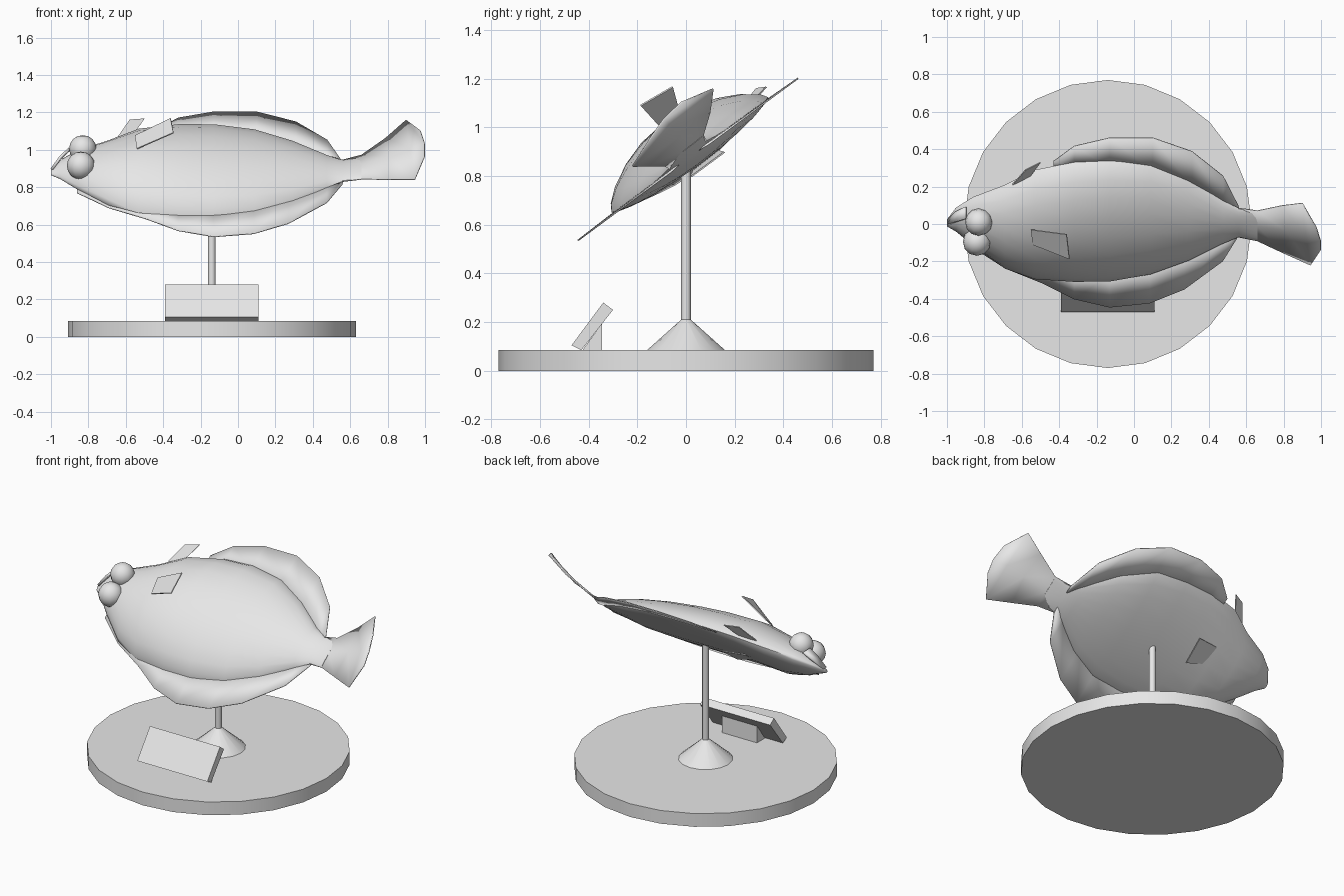
import bpy, bmesh, math
from mathutils import Vector, Matrix

if "Cube" in bpy.data.objects:
    bpy.data.objects.remove(bpy.data.objects["Cube"])

TILT = math.atan2(0.593, 0.805)
CX = -0.14                       # stand axis

grey = bpy.data.materials.new("plain_grey")
grey.diffuse_color = (0.8, 0.8, 0.8, 1)
grey.use_nodes = True
grey.node_tree.nodes["Principled BSDF"].inputs["Base Color"].default_value = grey.diffuse_color


def finish(name, bm, smooth=None):
    me = bpy.data.meshes.new(name)
    bm.to_mesh(me)
    bm.free()
    me.materials.append(grey)
    ob = bpy.data.objects.new(name, me)
    bpy.context.collection.objects.link(ob)
    if smooth:
        bpy.context.view_layer.objects.active = ob
        ob.select_set(True)
        bpy.ops.object.shade_smooth_by_angle(angle=math.radians(smooth))
        ob.select_set(False)
    return ob


def fish(x, u, n):
    """Point in the tilted plane of the fish: u across the body, n off its plane."""
    c, s = math.cos(TILT), math.sin(TILT)
    return Vector((x, u * c - n * s, 0.875 + u * s + n * c))


def cone(name, r1, r2, z1, z2, seg, smooth):
    bm = bmesh.new()
    bmesh.ops.create_cone(bm, cap_ends=True, segments=seg, radius1=r1, radius2=r2,
                          depth=z2 - z1, matrix=Matrix.Translation((CX, 0, (z1 + z2) / 2)))
    return finish(name, bm, smooth)


def prism(name, yz, x1, x2):
    bm = bmesh.new()
    a, b = [[bm.verts.new((x, y, z)) for y, z in yz] for x in (x1, x2)]
    bm.faces.new(a)
    bm.faces.new(b)
    for i in range(len(a)):
        j = (i + 1) % len(a)
        bm.faces.new((a[i], a[j], b[j], b[i]))
    bmesh.ops.recalc_face_normals(bm, faces=bm.faces)
    return finish(name, bm)


def sheet(name, rows, thick=0.006, smooth=None):
    """Thin plate through rows of points."""
    bm = bmesh.new()
    vs = [[bm.verts.new(p) for p in row] for row in rows]
    for a, b in zip(vs, vs[1:]):
        for i in range(len(a) - 1):
            bm.faces.new((a[i], b[i], b[i + 1], a[i + 1]))
    ob = finish(name, bm, smooth)
    mod = ob.modifiers.new("thickness", 'SOLIDIFY')
    mod.thickness = thick
    mod.offset = 0
    return ob


# Stand
cone("base_disc", 0.77, 0.77, 0, 0.085, 24, 30)
cone("pole_foot", 0.16, 0.02, 0.085, 0.21, 16, 40)
cone("pole", 0.02, 0.02, 0.2, 0.86, 12, 40)

# Tilted plaque and its support
prism("plaque", [(-0.47, 0.105), (-0.34, 0.28), (-0.30, 0.25), (-0.43, 0.085)], -0.39, 0.11)
prism("plaque_support", [(-0.425, 0.085), (-0.345, 0.085), (-0.345, 0.195)], -0.265, -0.015)

# Body stations: x, upper edge u, lower edge u, edge n, top height, bottom depth
body = [(-1.0, 0.03, -0.015, 0.0, 0.012, 0.012),
        (-0.95, 0.11, -0.05, 0.0, 0.04, 0.03),
        (-0.86, 0.18, -0.14, 0.0, 0.085, 0.055),
        (-0.69, 0.26, -0.29, 0.0, 0.14, 0.07),
        (-0.53, 0.36, -0.36, 0.0, 0.17, 0.06),
        (-0.32, 0.41, -0.38, 0.0, 0.165, 0.055),
        (-0.13, 0.42, -0.38, 0.0, 0.15, 0.055),
        (0.09, 0.39, -0.34, -0.01, 0.135, 0.045),
        (0.29, 0.29, -0.25, -0.01, 0.105, 0.04),
        (0.475, 0.155, -0.13, 0.0, 0.055, 0.025),
        (0.56, 0.11, -0.083, 0.006, 0.025, 0.015),
        (0.66, 0.112, -0.09, 0.032, 0.004, 0.004)]
K = 10
bm = bmesh.new()
rings = []
for x, up, lo, n0, top, bot in body:
    ring = []
    for k in range(2 * K):
        a = math.pi * k / K
        t, s = math.cos(a), math.sin(a)
        h = top if s > 0 else -bot
        ring.append(bm.verts.new(fish(x, (up + lo) / 2 + t * (up - lo) / 2,
                                      n0 + h * abs(s) ** 1.4)))
    rings.append(ring)
for a, b in zip(rings, rings[1:]):
    for i in range(2 * K):
        j = (i + 1) % (2 * K)
        bm.faces.new((a[i], a[j], b[j], b[i]))
bm.faces.new(rings[0])
bm.faces.new(rings[-1])
bmesh.ops.recalc_face_normals(bm, faces=bm.faces)
finish("body", bm, 60)

# Long edge fins: x, outer u, inner u
dorsal = [(-0.43, 0.41, 0.36), (-0.32, 0.51, 0.37), (-0.13, 0.565, 0.38), (0.10, 0.565, 0.35),
          (0.31, 0.475, 0.25), (0.477, 0.311, 0.12), (0.56, 0.11, 0.06)]
anal = [(-0.86, -0.165, -0.1), (-0.69, -0.30, -0.22), (-0.49, -0.40, -0.30),
        (-0.32, -0.505, -0.34), (-0.13, -0.56, -0.34), (0.085, -0.532, -0.3),
        (0.27, -0.44, -0.21), (0.475, -0.253, -0.1), (0.56, -0.083, -0.04)]
for name, pts in (("upper_edge_fin", dorsal), ("lower_edge_fin", anal)):
    sheet(name, [[fish(x, u, -0.01), fish(x, v, -0.005)] for x, u, v in pts], smooth=40)

# Upswept tail fin: x of the upper and lower edge for each row
sheet("tail_fin", [
    [fish(0.56, 0.11, 0.006), fish(0.56, 0.01, 0.006), fish(0.56, -0.083, 0.006)],
    [fish(0.66, 0.114, 0.035), fish(0.66, 0.01, 0.032), fish(0.66, -0.092, 0.027)],
    [fish(0.79, 0.19, 0.092), fish(0.81, 0.025, 0.088), fish(0.80, -0.145, 0.065)],
    [fish(0.90, 0.258, 0.162), fish(0.92, 0.03, 0.14), fish(0.945, -0.198, 0.102)],
    [fish(0.975, 0.12, 0.195), fish(0.998, 0.02, 0.182), fish(0.998, -0.06, 0.155)]],
    smooth=30)

# Side fins above and below, plus a small spike fin behind the head
sheet("upper_side_fin", [[(-0.55, -0.03, 1.075), (-0.54, -0.11, 1.005)],
                         [(-0.36, -0.055, 1.167), (-0.345, -0.187, 1.09)]])
sheet("lower_side_fin", [[fish(-0.52, 0.124, -0.055), fish(-0.50, 0.0, -0.055)],
                         [fish(-0.37, 0.141, -0.075), fish(-0.38, -0.03, -0.075)]])
sheet("spike_fin", [[(-0.65, 0.21, 1.06), (-0.56, 0.25, 1.08)],
                    [(-0.58, 0.29, 1.16), (-0.50, 0.33, 1.166)]])

# Lip ridge along the mouth
sheet("lip", [[fish(-0.995, 0.01, 0.02), fish(-0.99, 0.03, 0.0)],
              [fish(-0.95, 0.06, 0.06), fish(-0.95, 0.10, 0.025)],
              [fish(-0.90, 0.10, 0.09), fish(-0.90, 0.15, 0.05)]], 0.015, 60)

# Eyes, both on the upper side
for name, p, r in (("upper_eye", (-0.83, 0.01, 1.005), 0.073),
                   ("lower_eye", (-0.84, -0.095, 0.915), 0.075)):
    bm = bmesh.new()
    bmesh.ops.create_uvsphere(bm, u_segments=12, v_segments=8, radius=r,
                              matrix=Matrix.Translation(p))
    finish(name, bm, 60)
